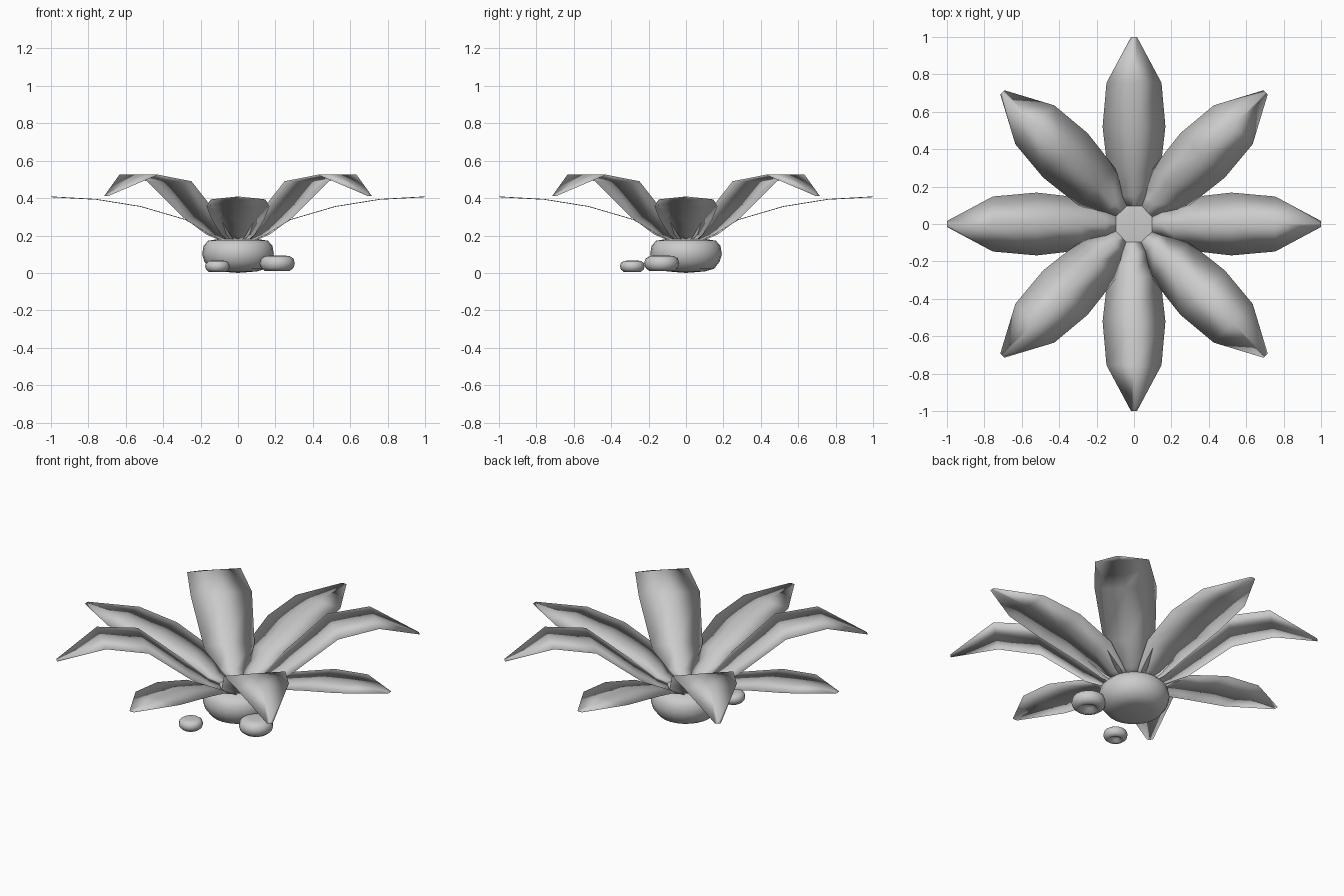
import bpy, bmesh, math
from mathutils import Matrix, Vector

cube = bpy.data.objects.get("Cube")
if cube:
    bpy.data.objects.remove(cube, do_unlink=True)

# One plain grey for the whole plant
grey = bpy.data.materials.new("plain_grey")
grey.use_nodes = True
grey.diffuse_color = (0.6, 0.6, 0.6, 1)
grey.node_tree.nodes["Principled BSDF"].inputs["Base Color"].default_value = (0.6, 0.6, 0.6, 1)


def finish(name, bm, location=(0, 0, 0), turn=0):
    bmesh.ops.recalc_face_normals(bm, faces=bm.faces)
    for face in bm.faces:
        face.smooth = True
    mesh = bpy.data.meshes.new(name)
    bm.to_mesh(mesh)
    bm.free()
    mesh.materials.append(grey)
    obj = bpy.data.objects.new(name, mesh)
    obj.location = location
    obj.rotation_euler.z = turn
    bpy.context.collection.objects.link(obj)


def leaf(name, stations, turn):
    """Thin blade whose top and underside share one rim; stations are (reach, half width, height)."""
    bm = bmesh.new()
    rows = []
    for r, w, z in stations:
        rows.append([bm.verts.new(p) for p in
                     ((r, w, z), (r, 0, z + 0.002), (r, -w, z), (r, 0, z - 0.002))])
    for a, b in zip(rows, rows[1:]):
        for i in range(4):
            j = (i + 1) % 4
            bm.faces.new((a[i], a[j], b[j], b[i]))
    bm.faces.new(rows[0])
    bm.faces.new(rows[-1])
    finish(name, bm, turn=turn)


def lathe(name, profile, steps, location=(0, 0, 0), scale=1, height=1):
    """Turn a (radius, height) profile about the vertical axis."""
    bm = bmesh.new()
    verts = [bm.verts.new((r * scale, 0, z * height)) for r, z in profile]
    edges = [bm.edges.new(pair) for pair in zip(verts, verts[1:])]
    bmesh.ops.spin(bm, geom=verts + edges, cent=(0, 0, 0), axis=(0, 0, 1),
                   angle=math.tau, steps=steps)
    bmesh.ops.remove_doubles(bm, verts=bm.verts, dist=0.0001)
    finish(name, bm, location)


# Leaves: low spreading ones alternate with tall drooping ones
widths = (0.03, 0.09, 0.14, 0.168, 0.147, 0.016)
low = zip((0.04, 0.15, 0.28, 0.52, 0.755, 1.0), widths,
          (0.155, 0.205, 0.285, 0.355, 0.393, 0.407))
tall = zip((0.04, 0.15, 0.28, 0.52, 0.75, 0.995), widths,
           (0.155, 0.205, 0.3, 0.49, 0.525, 0.412))
low, tall = list(low), list(tall)
for k in range(4):
    leaf(f"low_leaf_{k + 1}", low, k * math.pi / 2)
    leaf(f"tall_leaf_{k + 1}", tall, (k + 0.5) * math.pi / 2)

# Squat bulb
lathe("bulb", ((0, 0), (0.1, 0.008), (0.15, 0.022), (0.18, 0.06), (0.192, 0.1),
               (0.184, 0.145), (0.16, 0.172), (0.1, 0.182), (0, 0.182)), 24)

# Pebbles with a dimpled underside
pebble = ((0, 0.35), (0.3, 0.25), (0.5, 0.03), (0.7, 0), (0.92, 0.2), (1, 0.5),
          (0.92, 0.8), (0.7, 0.96), (0.4, 1), (0, 1))
lathe("large_pebble", pebble, 16, (0.21, -0.13, 0.01), 0.094, 0.083)
lathe("small_pebble", pebble, 16, (-0.11, -0.287, 0.006), 0.066, 0.06)
